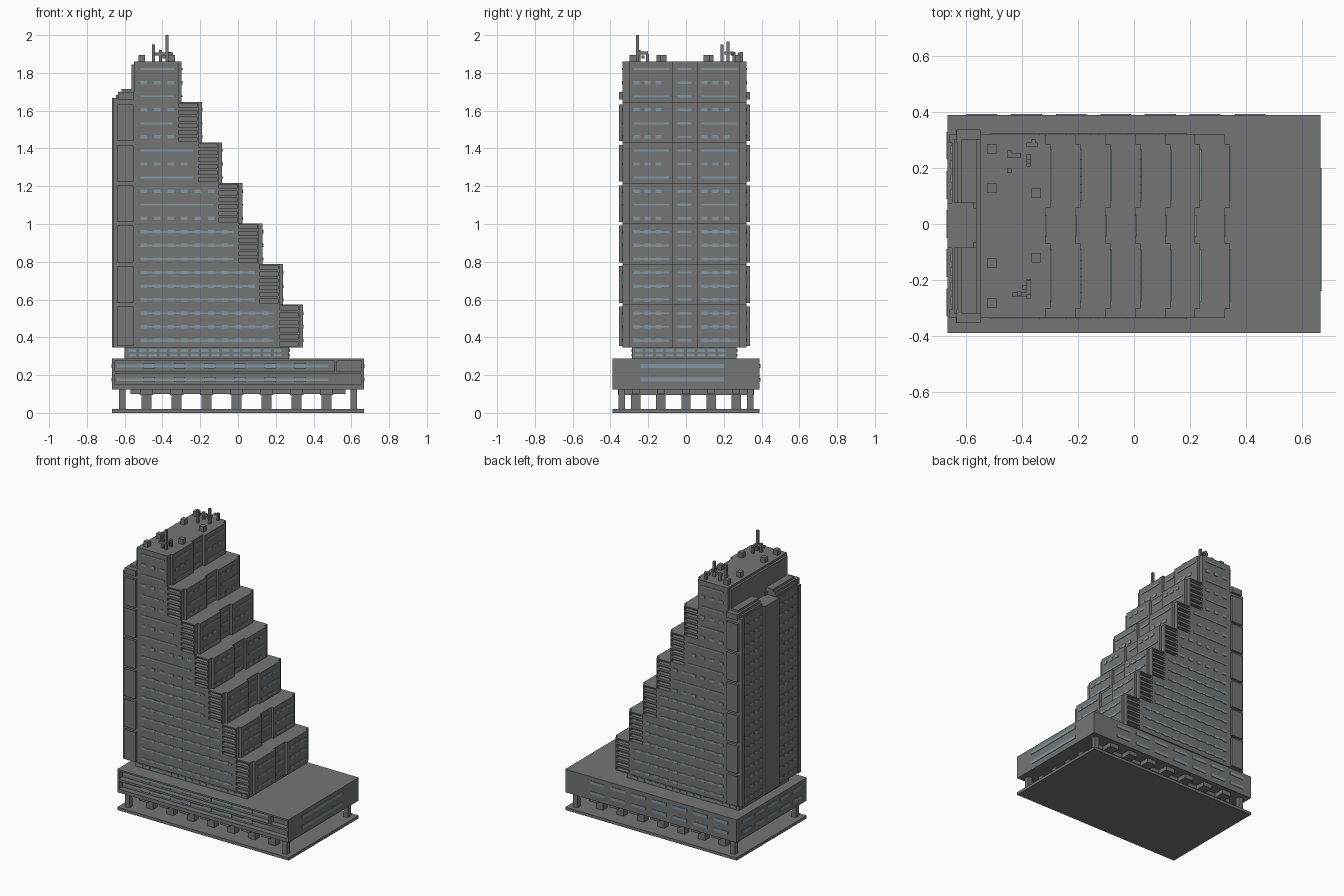
import bpy
import bmesh

cube = bpy.data.objects.get("Cube")
if cube:
    bpy.data.objects.remove(cube, do_unlink=True)


def material(name, rgb):
    m = bpy.data.materials.new(name)
    m.use_nodes = True
    m.diffuse_color = (*rgb, 1)
    bsdf = m.node_tree.nodes["Principled BSDF"]
    bsdf.inputs["Base Color"].default_value = (*rgb, 1)
    bsdf.inputs["Roughness"].default_value = 0.8
    return m


CONCRETE = material("concrete grey", (0.17, 0.18, 0.178))
GLASS = material("blue grey glass", (0.23, 0.31, 0.35))


def part(name, mat, boxes):
    """One object made of boxes given as (x0, x1, y0, y1, z0, z1)."""
    bm = bmesh.new()
    for x0, x1, y0, y1, z0, z1 in boxes:
        verts = bmesh.ops.create_cube(bm, size=1)["verts"]
        for v in verts:
            v.co.x = x1 if v.co.x > 0 else x0
            v.co.y = y1 if v.co.y > 0 else y0
            v.co.z = z1 if v.co.z > 0 else z0
    mesh = bpy.data.meshes.new(name)
    bm.to_mesh(mesh)
    bm.free()
    mesh.materials.append(mat)
    ob = bpy.data.objects.new(name, mesh)
    bpy.context.collection.objects.link(ob)
    return ob


def row(a, b, width, pitch):
    """Evenly pitched spans that fit between a and b."""
    n = int((b - a - width) / pitch + 0.01) + 1
    return [(a + i * pitch, a + i * pitch + width) for i in range(n)]


T = 0.004                       # glass plate thickness
BX, BY = 0.667, 0.39            # podium half sizes
Y0, Y1 = -0.336, 0.32           # tower sides
YC = (Y0 + Y1) / 2

# Ground slab, posts and joists under the podium
part("ground_slab", CONCRETE, [(-BX, BX, -BY, BY, 0, 0.02)])
pillar_x = [-0.485 + i * 0.159 for i in range(7)]
pillar_y = [-0.267, -0.133, 0, 0.133, 0.267]
part("pillars", CONCRETE, [(x - 0.027, x + 0.027, y - 0.025, y + 0.025, 0.02, 0.1)
                           for x in pillar_x for y in pillar_y])
part("corner_posts", CONCRETE, [(x - 0.017, x + 0.017, y - 0.017, y + 0.017, 0.02, 0.13)
                                for x in (-0.613, 0.613) for y in (-0.34, 0.34)])
part("joists", CONCRETE, [(x - 0.035, x + 0.035, -0.36, 0.36, 0.095, 0.13) for x in pillar_x]
     + [(-0.57, 0.57, y - 0.02, y + 0.02, 0.1, 0.13) for y in pillar_y])

# Podium with open galleries along the front
FACE = -BY + 0.04
part("podium", CONCRETE, [(-BX, BX, FACE, BY, 0.125, 0.287)])
bars = [(-BX, BX, -BY, FACE, z0, z1)
        for z0, z1 in ((0.125, 0.15), (0.206, 0.22), (0.275, 0.287))]
posts = [(x0, x1, -BY, FACE, 0.125, 0.287) for x0, x1 in ((-BX, -0.655), (0.655, BX))]
part("gallery_frame", CONCRETE, bars + posts + [(0.51, 0.522, -BY, FACE, 0.21, 0.28)])

glass = []
for z in (0.176, 0.248):
    glass.append((-0.64, 0.48, FACE - T, FACE, z - 0.007, z + 0.007))
    glass += [(a, b, FACE - 2 * T, FACE, z - 0.013, z + 0.013) for a, b in row(-0.5, 0.5, 0.06, 0.16)]
    glass += [(a, b, BY, BY + T, z - 0.01, z + 0.01) for a, b in row(-0.6, 0.62, 0.11, 0.16)]
    glass.append((BX, BX + T, -0.24, 0.2, z - 0.011, z + 0.011))
    glass += [(-BX - T, -BX, a, b, z - 0.01, z + 0.01) for a, b in row(-0.33, 0.34, 0.1, 0.14)]
part("podium_windows", GLASS, glass)

# Recessed floor between podium and tower
part("recessed_floor", CONCRETE, [(-0.6, 0.27, -0.285, 0.268, 0.285, 0.347)])
glass = []
for z in (0.305, 0.33):
    for a, b in row(-0.58, 0.26, 0.04, 0.055):
        glass += [(a, b, -0.285 - T, -0.285, z - 0.007, z + 0.007),
                  (a, b, 0.268, 0.268 + T, z - 0.007, z + 0.007)]
    glass += [(0.27, 0.27 + T, a, b, z - 0.007, z + 0.007)
              for a, b in row(-0.27, 0.26, 0.04, 0.055)]
part("recessed_floor_windows", GLASS, glass)

# Stepped tower: seven levels, each one longer than the one above
BACK = -0.55
tops = [1.86 - i * 0.2143 for i in range(7)] + [0.345]
ends = [-0.298 + i * 0.107 for i in range(7)]
bays = ((-0.302, -0.07), (0.057, 0.287))
body, bay_boxes, slats = [], [], []
for i, xr in enumerate(ends):
    z0, z1 = tops[i + 1], tops[i]
    wall = xr - 0.018
    bay_boxes += [(wall - 0.01, xr, a, b, z0, z1) for a, b in bays]
    if i == 0:
        body.append((BACK, wall, Y0, Y1, z0, z1))
        continue
    # slatted screens on both flanks of the step
    start = xr - 0.124
    body.append((BACK, start, Y0, Y1, z0, z1))
    body.append((start, wall, Y0 + 0.03, Y1 - 0.03, z0, z1))
    pitch = (z1 - z0) / 6
    for ya, yb in ((Y0, Y0 + 0.03), (Y1 - 0.03, Y1)):
        slats.append((xr - 0.026, wall, ya, yb, z0, z1))
        for k in range(7):
            z = z0 + k * pitch
            slats.append((start, wall, ya, yb, max(z0, z - 0.008), min(z1, z + 0.008)))
part("tower_levels", CONCRETE, body)
part("step_bays", CONCRETE, bay_boxes)
part("step_screens", CONCRETE, slats)

# Tower windows: thin strips alternate with short panes, both on the low floors
glass = []
for r in range(21):
    z = 1.82 - r * 0.0718
    i = r // 3
    xr = ends[i]
    x_end = xr - (0.04 if i == 0 else 0.155)
    low = r >= 12
    for ya, yb in ((Y0 - T, Y0), (Y1, Y1 + T)):
        if low or r % 2 == 0:
            glass.append((-0.515, x_end, ya, yb, z - 0.005, z + 0.005))
        if low or r % 2:
            glass += [(a, b, ya, yb, z - 0.009, z + 0.009)
                      for a, b in row(-0.515, x_end + 0.01, 0.032, 0.0715)]
    for a, b in bays:
        if low or r % 2 == 0:
            glass.append((xr, xr + T, a + 0.025, b - 0.02, z - 0.005, z + 0.005))
        if low or r % 2:
            glass += [(xr, xr + T, c, d, z - 0.009, z + 0.009)
                      for c, d in row(a + 0.025, b - 0.01, 0.032, 0.058)]
    glass.append((xr - 0.018, xr - 0.018 + T, -0.045, 0.03, z - 0.006, z + 0.006))
part("tower_windows", GLASS, glass)

# Rear core: central shaft, two wings with stepped tops, flank panels
part("rear_shaft", CONCRETE, [(-BX, BACK, -0.085, 0.075, 0.345, 1.667),
                              (-0.575, BACK, 0.055, 0.075, 1.66, 1.69),
                              (-0.575, BACK, -0.085, -0.065, 1.66, 1.69)])
wings = []
for ya, yb in ((Y0 + 0.016, -0.085), (0.075, Y1 - 0.016)):
    for x, z in ((-0.652, 1.667), (-0.645, 1.683), (-0.632, 1.7), (-0.618, 1.715)):
        wings.append((x, BACK, ya, yb, 0.345, z))
part("rear_wings", CONCRETE, wings)
part("flank_walls", CONCRETE, [(-0.66, BACK, Y0, Y0 + 0.03, 0.345, 1.667),
                               (-0.66, BACK, Y1 - 0.03, Y1, 0.345, 1.667),
                               (-0.635, BACK, YC - 0.346, Y0 + 0.03, 1.66, 1.7),
                               (-0.635, BACK, Y1 - 0.03, YC + 0.346, 1.66, 1.7)])
panels = []
for i in range(1, 7):
    z0, z1 = tops[i + 1] + 0.008, tops[i] - 0.012
    panels += [(-0.638, -0.552, YC - 0.346, Y0, z0, z1), (-0.638, -0.552, Y1, YC + 0.346, z0, z1)]
part("flank_panels", CONCRETE, panels)
glass = []
for r in range(3, 21):
    z = 1.82 - r * 0.0718
    for a, b in ((-0.29, -0.1), (0.095, 0.285)):
        glass += [(-0.652 - T, -0.652, c, d, z - 0.007, z + 0.007) for c, d in row(a, b, 0.03, 0.052)]
part("rear_windows", GLASS, glass)

# Roof edge, plant boxes and masts
ROOF = 1.86
part("rear_roof_lip", CONCRETE, [(-0.565, BACK, Y0 + 0.016, Y1 - 0.016, 1.66, 1.845)])
spots = [(-0.51, y) for y in (0.27, 0.128, -0.14, -0.283)] + [(-0.35, 0.11), (-0.35, -0.12)]
part("roof_boxes", CONCRETE, [(x - 0.017, x + 0.017, y - 0.017, y + 0.017, ROOF, ROOF + 0.035)
                              for x, y in spots])


def mast(x, y, top):
    return (x - 0.008, x + 0.008, y - 0.008, y + 0.008, ROOF, top)


def arm(x0, x1, y0, y1, z):
    return (x0, x1, y0, y1, z - 0.008, z + 0.008)


part("front_masts", CONCRETE, [
    mast(-0.377, -0.258, 2.0), mast(-0.41, -0.25, 1.92), mast(-0.377, -0.205, 1.9),
    arm(-0.435, -0.37, -0.262, -0.246, 1.9), arm(-0.385, -0.369, -0.26, -0.2, 1.905),
    arm(-0.4, -0.37, -0.235, -0.219, 1.885)])
part("rear_masts", CONCRETE, [
    mast(-0.447, 0.19, 1.95), mast(-0.377, 0.222, 1.965), mast(-0.447, 0.255, 1.91),
    mast(-0.36, 0.295, 1.91), arm(-0.455, -0.405, 0.238, 0.254, 1.9),
    arm(-0.385, -0.369, 0.205, 0.25, 1.905), arm(-0.385, -0.345, 0.275, 0.291, 1.9)])
